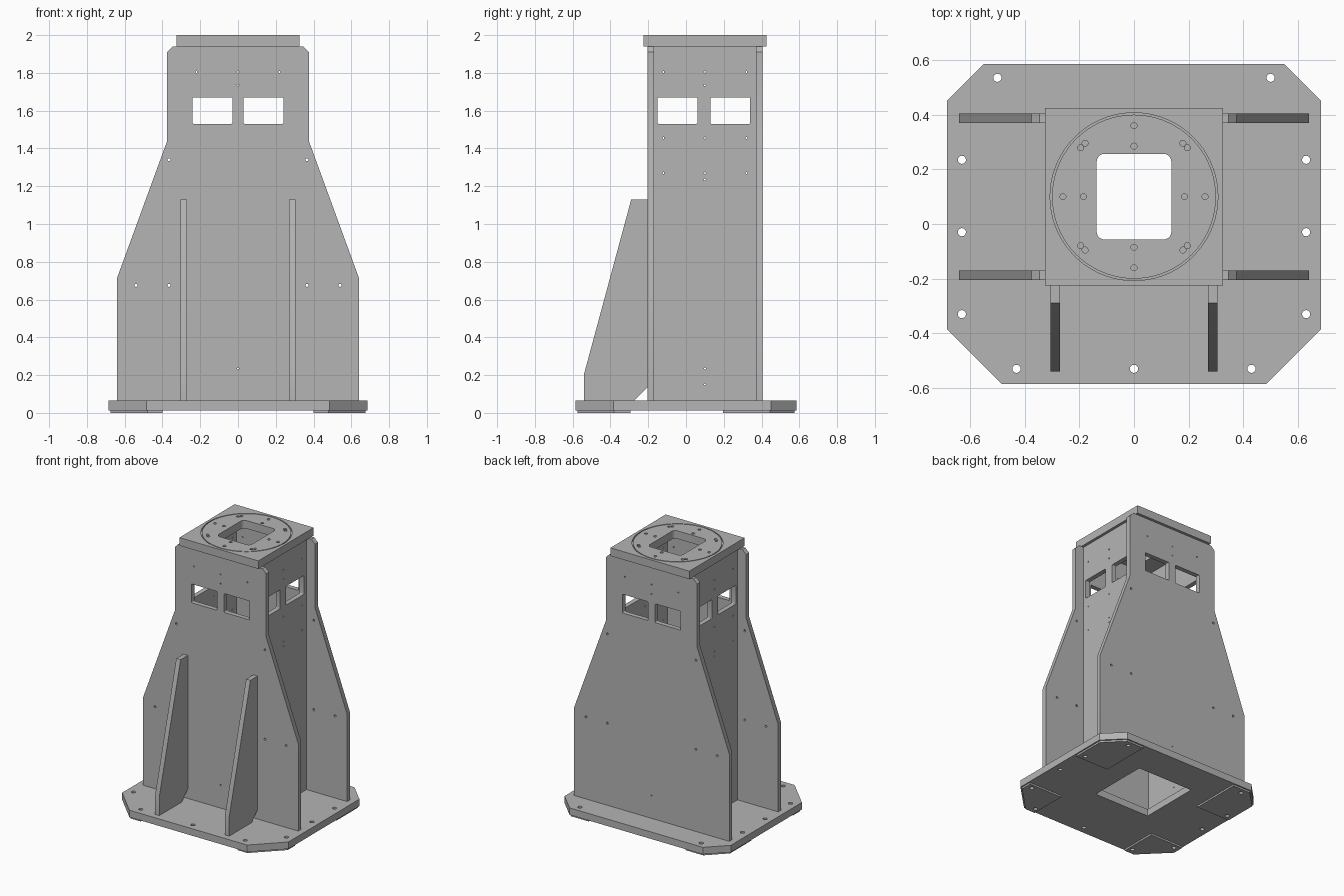
import bpy, bmesh
from math import sin, cos, pi, radians
from mathutils import Matrix

cube = bpy.data.objects.get("Cube")
if cube:
    bpy.data.objects.remove(cube, do_unlink=True)

# Single painted-metal colour
grey = bpy.data.materials.new("machine_grey")
grey.use_nodes = True
COLOUR = (0.46, 0.46, 0.46, 1)
grey.diffuse_color = COLOUR
grey.node_tree.nodes["Principled BSDF"].inputs["Base Color"].default_value = COLOUR

CY = 0.10          # column centre in y
T = 0.035          # sheet thickness
FLOOR = 0.065      # top of the base plate
DECK = 1.94        # underside of the top plate


def prism(bm, pts, axis, lo, hi):
    """Extrude a 2D outline along one axis."""
    def place(a, b, t):
        return {"X": (t, a, b), "Y": (a, t, b), "Z": (a, b, t)}[axis]
    low = [bm.verts.new(place(a, b, lo)) for a, b in pts]
    high = [bm.verts.new(place(a, b, hi)) for a, b in pts]
    n = len(pts)
    faces = [bm.faces.new(low), bm.faces.new(high)]
    for i in range(n):
        j = (i + 1) % n
        faces.append(bm.faces.new((low[i], low[j], high[j], high[i])))
    bmesh.ops.recalc_face_normals(bm, faces=faces)


def circle(a, b, r, n=16):
    return [(a + r * cos(2 * pi * i / n), b + r * sin(2 * pi * i / n)) for i in range(n)]


def rect(a0, a1, b0, b1, r=0.0):
    """Rectangle outline, with rounded corners when r is given."""
    if not r:
        return [(a0, b0), (a1, b0), (a1, b1), (a0, b1)]
    pts = []
    corners = [(a1 - r, b1 - r), (a0 + r, b1 - r), (a0 + r, b0 + r), (a1 - r, b0 + r)]
    for k, (a, b) in enumerate(corners):
        for s in range(6):
            ang = pi / 2 * (k + s / 5)
            pts.append((a + r * cos(ang), b + r * sin(ang)))
    return pts


def mirrored(half):
    """Close a right-hand outline by mirroring it across zero."""
    return half + [(-a, b) for a, b in reversed(half)]


def finish(name, bm):
    mesh = bpy.data.meshes.new(name)
    bm.to_mesh(mesh)
    bm.free()
    obj = bpy.data.objects.new(name, mesh)
    bpy.context.collection.objects.link(obj)
    mesh.materials.append(grey)
    return obj


def select(obj):
    bpy.ops.object.select_all(action="DESELECT")
    obj.select_set(True)
    bpy.context.view_layer.objects.active = obj


def part(name, outline, axis, lo, hi, cuts=(), cut_range=None, extra=None):
    """Solid sheet with outlines cut through it (or over cut_range)."""
    bm = bmesh.new()
    prism(bm, outline, axis, lo, hi)
    obj = finish(name, bm)
    if cuts:
        cb = bmesh.new()
        for c in cuts:
            a, b = (lo - 0.02, hi + 0.02) if c[1] is None else c[1]
            prism(cb, c[0], axis, a, b)
        if extra:
            extra(cb)
        cutter = finish(name + "_cutter", cb)
        cutter.hide_render = True
        mod = obj.modifiers.new("cut", "BOOLEAN")
        mod.operation, mod.solver, mod.object = "DIFFERENCE", "EXACT", cutter
        select(obj)
        bpy.ops.object.modifier_apply(modifier=mod.name)
        bpy.data.objects.remove(cutter, do_unlink=True)
    select(obj)
    bpy.ops.object.shade_smooth_by_angle(angle=radians(30))
    return obj


def through(outlines):
    return [(o, None) for o in outlines]


# Base plate with clipped corners, anchor holes and a square opening
base_half = [(0.485, -0.585), (0.685, -0.385), (0.685, 0.45), (0.55, 0.585)]
anchors = [(0.43, -0.53), (0.63, -0.33), (0.63, -0.03), (0.63, 0.235), (0.5, 0.535)]
anchor_holes = [circle(s * x, y, 0.015) for x, y in anchors for s in (-1, 1)]
anchor_holes.append(circle(0, -0.53, 0.015))
opening = rect(-0.23, 0.23, CY - 0.23, CY + 0.23)
part("base_plate", mirrored(base_half), "Z", 0.013, FLOOR,
     through(anchor_holes + [opening]))

# Levelling pads under the four corners
front_pad = [(0.40, -0.575), (0.48, -0.575), (0.675, -0.38), (0.675, -0.295), (0.40, -0.295)]
back_pad = [(0.40, 0.195), (0.675, 0.195), (0.675, 0.445), (0.545, 0.575), (0.40, 0.575)]
for s, side in ((1, "left"), (-1, "right")):
    for end, pad in (("front", front_pad), ("back", back_pad)):
        x, y = (0.43, -0.53) if end == "front" else (0.5, 0.535)
        holes = [(x, y), (0.63, -0.33 if end == "front" else 0.235)]
        part(f"{end}_{side}_pad", [(s * a, b) for a, b in pad], "Z", 0, 0.013,
             through([circle(s * a, b, 0.015) for a, b in holes]))

# Front and back tapered plates with windows and bolt holes
plate_half = [(0.64, FLOOR), (0.64, 0.715), (0.375, 1.44), (0.375, 1.91), (0.345, DECK)]
plate_cuts = [rect(-0.24, -0.03, 1.53, 1.67, 0.006), rect(0.03, 0.24, 1.53, 1.67, 0.006)]
for s in (-1, 1):
    plate_cuts += [circle(s * a, z, 0.008, 12)
                   for a, z in ((0.365, 1.34), (0.54, 0.675), (0.365, 0.675))]
plate_cuts += [circle(a, z, 0.005, 10) for a, z in
               ((0, 1.805), (-0.22, 1.805), (0.22, 1.805), (0, 1.735), (0, 0.235))]
for name, y in (("front_plate", -0.205), ("back_plate", 0.37)):
    part(name, mirrored(plate_half), "Y", y, y + T, through(plate_cuts))

# Side walls between the plates
side_cuts = [rect(-0.15, 0.06, 1.53, 1.67, 0.006), rect(0.13, 0.34, 1.53, 1.67, 0.006)]
side_cuts += [circle(CY + d, z, 0.005, 10) for z in (1.805, 1.455, 1.27) for d in (-0.22, 0, 0.22)]
side_cuts += [circle(CY, z, 0.005, 10) for z in (1.735, 1.235, 0.235, 0.15)]
for name, x in (("left_wall", 0.27), ("right_wall", -0.27 - T)):
    part(name, rect(-0.17, 0.37, FLOOR, DECK), "X", x, x + T, through(side_cuts))

# Front stiffening ribs
rib = [(-0.205, 1.13), (-0.29, 1.13), (-0.54, 0.205), (-0.54, FLOOR),
       (-0.275, FLOOR), (-0.205, 0.135)]
for name, x in (("left_rib", 0.27), ("right_rib", -0.27 - T)):
    part(name, rib, "X", x, x + T)


# Top plate: rounded opening, blind bolt holes and a ring groove
def ring_groove(bm):
    section = [(0.300, 1.992), (0.307, 1.992), (0.307, 2.02), (0.300, 2.02)]
    n = 72
    rings = [[bm.verts.new(Matrix.Rotation(2 * pi * i / n, 3, "Z") @ bm_vec(r, z))
              for r, z in section] for i in range(n)]
    for ring in rings:
        for v in ring:
            v.co.y += CY
    faces = []
    for i in range(n):
        a, b = rings[i], rings[(i + 1) % n]
        for k in range(4):
            m = (k + 1) % 4
            faces.append(bm.faces.new((a[k], b[k], b[m], a[m])))
    bmesh.ops.recalc_face_normals(bm, faces=faces)


def bm_vec(r, z):
    return Matrix.Translation((r, 0, z)).translation


blind = (1.965, 2.02)
bolts = []
for quarter in range(4):
    for r, deg in ((0.26, 0), (0.185, 0), (0.265, 42.5), (0.265, 47.5)):
        ang = radians(deg + 90 * quarter)
        bolts.append((circle(r * cos(ang), CY + r * sin(ang), 0.011), blind))
hatch = rect(-0.137, 0.137, CY - 0.157, CY + 0.157, 0.03)
part("top_plate", rect(-0.325, 0.325, CY - 0.325, CY + 0.325), "Z", DECK, 2.0,
     bolts + through([hatch]), extra=ring_groove)
